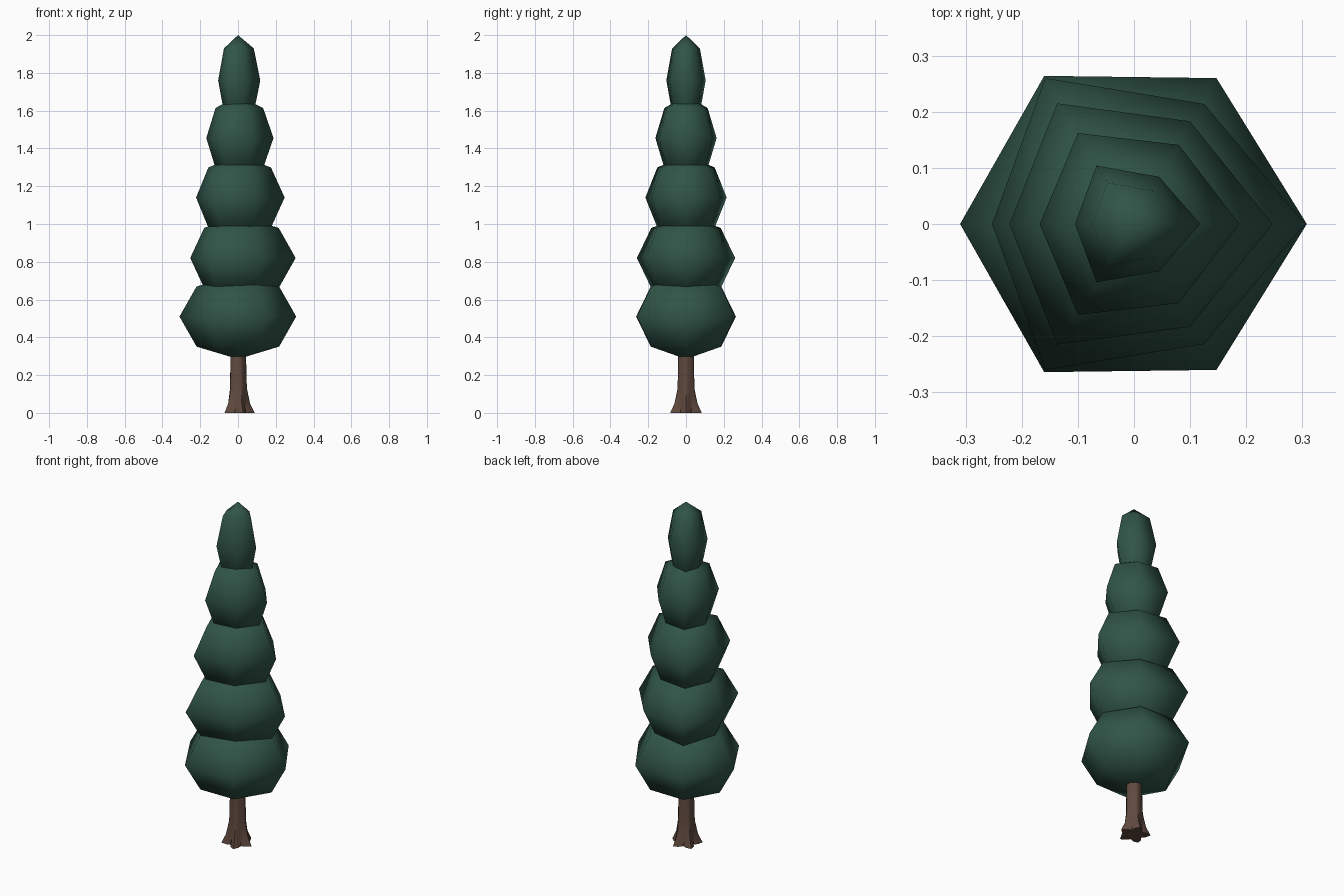
import bpy
import bmesh
from math import sin, cos, pi, tau

default = bpy.data.objects.get("Cube")
if default:
    bpy.data.objects.remove(default, do_unlink=True)


def make_material(name, colour):
    mat = bpy.data.materials.new(name)
    mat.use_nodes = True
    mat.diffuse_color = colour
    mat.node_tree.nodes["Principled BSDF"].inputs["Base Color"].default_value = colour
    return mat


def loft(name, rings, bottom, top, mat):
    """Bridge stacked rings of points and close both ends with a fan."""
    bm = bmesh.new()
    loops = [[bm.verts.new(p) for p in ring] for ring in rings]
    count = len(loops[0])
    low, high = bm.verts.new(bottom), bm.verts.new(top)
    for i in range(count):
        j = (i + 1) % count
        for a, b in zip(loops, loops[1:]):
            bm.faces.new((a[i], a[j], b[j], b[i]))
        bm.faces.new((low, loops[0][j], loops[0][i]))
        bm.faces.new((high, loops[-1][i], loops[-1][j]))
    bmesh.ops.recalc_face_normals(bm, faces=bm.faces)
    for face in bm.faces:
        face.smooth = True
    mesh = bpy.data.meshes.new(name)
    bm.to_mesh(mesh)
    bm.free()
    mesh.materials.append(mat)
    obj = bpy.data.objects.new(name, mesh)
    bpy.context.collection.objects.link(obj)
    return obj


foliage = make_material("dark pine green", (0.030, 0.090, 0.065, 1))
bark = make_material("bark brown", (0.115, 0.066, 0.048, 1))


def foliage_tier(name, z, half_height, right, near_right, near_left, left):
    """Six-sided squashed ball whose waist outline is mirrored front to back."""
    (rx, ry), (lx, ly) = near_right, near_left
    waist = [(right, 0), (rx, ry), (lx, ly), (left, 0), (lx, -ly), (rx, -ry)]
    rings = []
    for step in (-1, 0, 1):
        lat = step * pi / 4
        rings.append([(x * cos(lat), y * cos(lat), z + half_height * sin(lat))
                      for x, y in waist])
    loft(name, rings, (0, 0, z - half_height), (0, 0, z + half_height), foliage)


# Foliage, from the ground up
foliage_tier("bottom_foliage", 0.51, 0.225, 0.308, (0.147, 0.26), (-0.16, 0.264), -0.31)
foliage_tier("lower_foliage", 0.82, 0.225, 0.305, (0.125, 0.214), (-0.158, 0.26), -0.253)
foliage_tier("middle_foliage", 1.14, 0.225, 0.247, (0.1, 0.183), (-0.137, 0.215), -0.222)
foliage_tier("upper_foliage", 1.455, 0.225, 0.188, (0.08, 0.141), (-0.1, 0.162), -0.168)
foliage_tier("top_foliage", 1.76, 0.24, 0.118, (0.045, 0.084), (-0.067, 0.104), -0.105)

# Trunk with five flared roots: (height, groove radius, root radius)
ROOTS = 5
sections = [(0, 0.05, 0.088), (0.05, 0.045, 0.064), (0.13, 0.041, 0.047), (0.32, 0.04, 0.042)]
trunk_rings = []
for z, groove, root in sections:
    ring = []
    for i in range(ROOTS * 4):
        angle = tau * i / (ROOTS * 4)
        blend = (1 + cos(ROOTS * angle)) / 2
        r = groove + (root - groove) * blend
        ring.append((r * cos(angle), r * sin(angle), z))
    trunk_rings.append(ring)
trunk = loft("trunk", trunk_rings, (0, 0, 0), (0, 0, 0.32), bark)

# Keep a crisp rim where the trunk meets the ground
bpy.ops.object.select_all(action="DESELECT")
trunk.select_set(True)
bpy.context.view_layer.objects.active = trunk
bpy.ops.object.shade_smooth_by_angle(angle=pi / 4)
